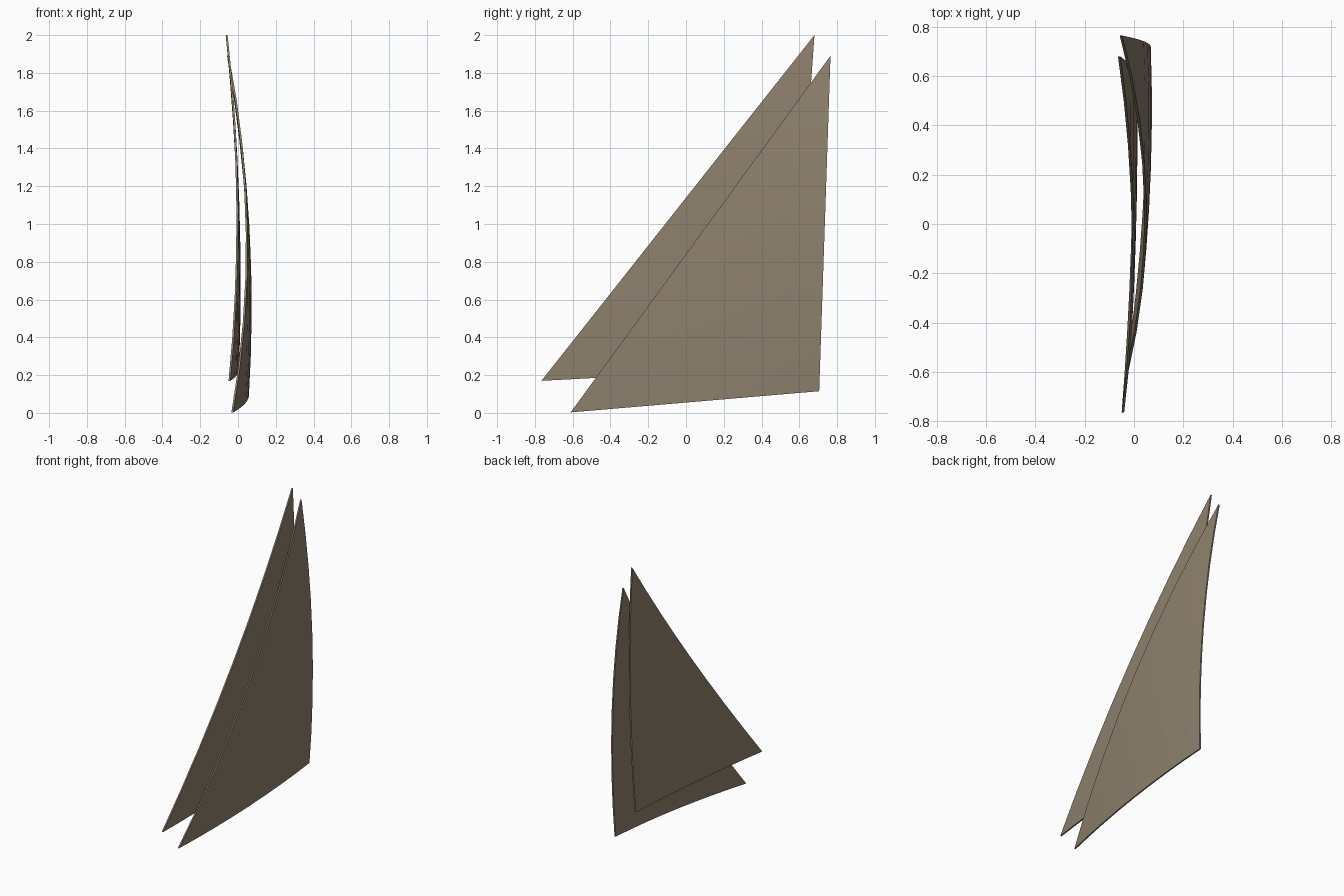
import bpy, bmesh, math
from mathutils import Vector

if "Cube" in bpy.data.objects:
    bpy.data.objects.remove(bpy.data.objects["Cube"])

# one weathered canvas colour
canvas = bpy.data.materials.new("canvas_taupe")
canvas.diffuse_color = (0.27, 0.22, 0.155, 1)
canvas.use_nodes = True
canvas.node_tree.nodes["Principled BSDF"].inputs["Base Color"].default_value = canvas.diffuse_color


def sail(name, tack, clew, head, luff, leech, foot, n=8, thick=0.01):
    """Three-cornered sail, bellied towards +x by an amount per edge."""
    tack, clew, head = Vector(tack), Vector(clew), Vector(head)
    bm = bmesh.new()
    grid = {}
    for i in range(n + 1):
        for j in range(n + 1 - i):
            h, c = i / n, j / n
            t = 1 - h - c
            p = tack * t + clew * c + head * h
            p.x += 4 * (luff * t * h + leech * c * h + foot * t * c)
            grid[i, j] = bm.verts.new(p)
    for i in range(n):
        for j in range(n - i):
            bm.faces.new((grid[i, j], grid[i, j + 1], grid[i + 1, j]))
            if j < n - i - 1:
                bm.faces.new((grid[i, j + 1], grid[i + 1, j + 1], grid[i + 1, j]))
    mesh = bpy.data.meshes.new(name)
    bm.to_mesh(mesh)
    bm.free()
    mesh.materials.append(canvas)
    ob = bpy.data.objects.new(name, mesh)
    bpy.context.collection.objects.link(ob)
    bpy.ops.object.select_all(action='DESELECT')
    ob.select_set(True)
    bpy.context.view_layer.objects.active = ob
    # cloth thickness
    mod = ob.modifiers.new("thickness", 'SOLIDIFY')
    mod.thickness = thick
    mod.offset = 0
    bpy.ops.object.modifier_apply(modifier=mod.name)
    bpy.ops.object.shade_smooth_by_angle(angle=math.radians(30))
    return ob


# larger, more bellied sail on the +x side
sail("outer_sail", (-0.03, -0.61, 0.003), (0.05, 0.705, 0.115), (-0.053, 0.765, 1.89),
     luff=0.088, leech=0.052, foot=0.03)
# flatter sail behind it
sail("inner_sail", (-0.045, -0.765, 0.17), (0.0, 0.555, 0.24), (-0.06, 0.68, 2.0),
     luff=0.049, leech=0.03, foot=0.015)
